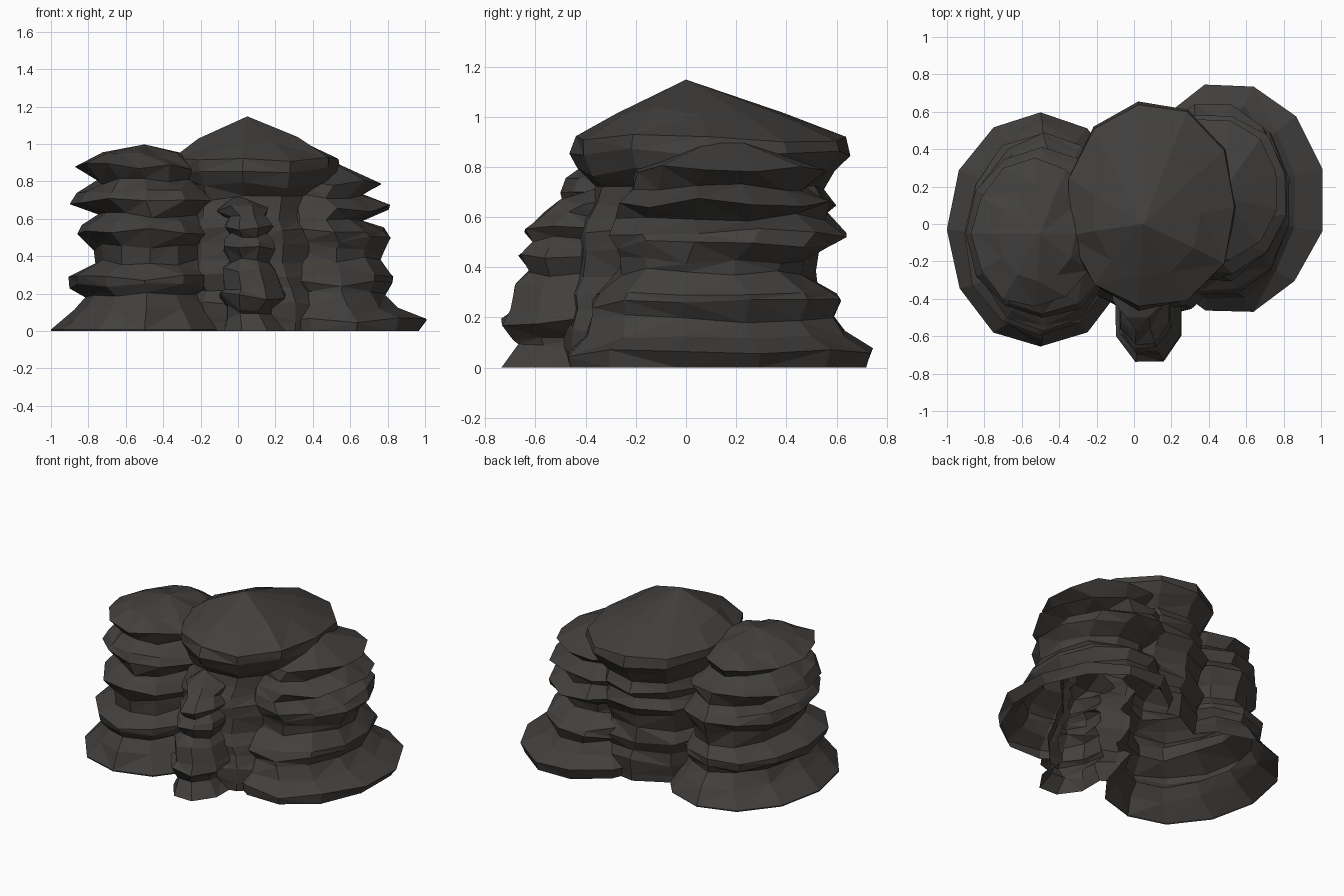
import bpy, bmesh, math, random
from mathutils import Vector

random.seed(7)
stone = bpy.data.materials.new("dark_stone")
stone.diffuse_color = (0.055, 0.051, 0.047, 1)


def rock_column(name, rings, apex, sides, jitter=0.03, phase=0.0):
    """Loft flat-faced rings (z, cx, cy, rx, ry) and close them with an apex."""
    bm = bmesh.new()
    loops = []
    for k, (z, cx, cy, rx, ry) in enumerate(rings):
        loop = []
        for i in range(sides):
            a = 2 * math.pi * (i + phase) / sides
            low = z < 0.06
            r = 1 + random.uniform(-jitter, jitter) * (0.3 if low else 1)
            dz = 0 if low else random.uniform(-0.02, 0.02)
            loop.append(bm.verts.new((cx + rx * r * math.cos(a),
                                      cy + ry * r * math.sin(a), z + dz)))
        loops.append(loop)
    for lo, hi in zip(loops, loops[1:]):
        for i in range(sides):
            j = (i + 1) % sides
            bm.faces.new((lo[i], lo[j], hi[j], hi[i]))
    bm.faces.new(loops[0][::-1])
    tip = bm.verts.new(apex)
    for i in range(sides):
        bm.faces.new((loops[-1][i], loops[-1][(i + 1) % sides], tip))
    bmesh.ops.triangulate(bm, faces=bm.faces[:])
    me = bpy.data.meshes.new(name)
    bm.to_mesh(me)
    bm.free()
    ob = bpy.data.objects.new(name, me)
    bpy.context.collection.objects.link(ob)
    me.materials.append(stone)
    return ob


# Left column: broad foot, four ledges and a pointed cap
left = rock_column("rock_formation", [
    (-0.06, -.50, -.03, .50, .63), (0.01, -.50, -.03, .50, .63),
    (.12, -.49, -.04, .38, .57), (.19, -.49, -.04, .32, .51),
    (.24, -.50, -.05, .41, .54), (.29, -.50, -.05, .41, .54),
    (.37, -.47, -.04, .30, .47), (.45, -.47, -.04, .30, .48),
    (.53, -.48, -.04, .39, .52), (.57, -.48, -.04, .35, .49),
    (.62, -.46, -.04, .28, .43), (.70, -.49, -.05, .41, .46),
    (.74, -.49, -.05, .37, .43), (.80, -.50, -.05, .26, .35),
    (.88, -.53, -.05, .34, .40), (.94, -.52, -.05, .21, .26)],
    (-.5, -.05, 1.0), 12)

# Right column, set further back
right = rock_column("right_column", [
    (-0.08, .51, .13, .47, .61), (0.0, .51, .13, .47, .61),
    (.06, .51, .13, .505, .63), (.13, .49, .12, .39, .54),
    (.20, .47, .11, .33, .49), (.26, .45, .12, .39, .51),
    (.31, .45, .12, .39, .49), (.38, .44, .10, .34, .37),
    (.43, .44, .10, .34, .38), (.49, .44, .15, .38, .44),
    (.54, .42, .17, .37, .48), (.60, .40, .14, .27, .43),
    (.66, .42, .16, .41, .43), (.72, .40, .13, .27, .35),
    (.80, .42, .18, .36, .39)],
    (.46, .15, .93), 12, phase=.5)

# Central column: bulky ledged trunk and a big overhanging cap
centre = rock_column("central_column", [
    (-0.10, .12, .01, .44, .50), (0.05, .12, .01, .45, .51),
    (.14, .12, .02, .46, .53), (.22, .11, .02, .42, .50),
    (.30, .08, .03, .44, .52), (.37, .07, .03, .40, .48),
    (.47, .07, .05, .42, .50), (.55, .06, .07, .42, .52),
    (.61, .06, .07, .37, .49), (.66, .07, .10, .38, .50),
    (.71, .08, .09, .37, .47), (.78, .09, .09, .425, .52),
    (.86, .09, .09, .46, .56), (.92, .09, .09, .46, .55),
    (1.02, .07, .06, .29, .34)],
    (.05, .0, 1.15), 11, jitter=.03)

# Small stepped column at the front
front = rock_column("front_column", [
    (-0.12, .09, -.50, .18, .255), (0.0, .09, -.50, .18, .255),
    (.08, .06, -.50, .13, .18), (.12, .06, -.50, .13, .20),
    (.19, .08, -.50, .19, .255), (.23, .08, -.50, .17, .22),
    (.33, .06, -.50, .15, .20), (.38, .06, -.48, .11, .16),
    (.44, .06, -.49, .15, .19), (.48, .06, -.48, .14, .17),
    (.51, .06, -.47, .10, .15), (.55, .06, -.45, .14, .21),
    (.61, .05, -.40, .10, .18), (.66, .02, -.35, .15, .16)],
    (.0, -.28, .74), 8, phase=.5)

# Fuse the columns into one shell
for part in (right, centre, front):
    mod = left.modifiers.new("union", 'BOOLEAN')
    mod.operation = 'UNION'
    mod.solver = 'EXACT'
    mod.object = part
bpy.context.view_layer.update()
fused = bpy.data.meshes.new_from_object(
    left.evaluated_get(bpy.context.evaluated_depsgraph_get()))
left.modifiers.clear()
left.data = fused
for part in (right, centre, front):
    bpy.data.objects.remove(part)

# Cut level with the ground, leaving the underside open
bm = bmesh.new()
bm.from_mesh(fused)
bmesh.ops.bisect_plane(bm, geom=bm.verts[:] + bm.edges[:] + bm.faces[:],
                       plane_co=Vector((0, 0, 0.002)), plane_no=Vector((0, 0, 1)),
                       clear_inner=True)
for v in bm.verts:
    v.co.z = max(0, v.co.z - 0.002)
bm.to_mesh(fused)
bm.free()
